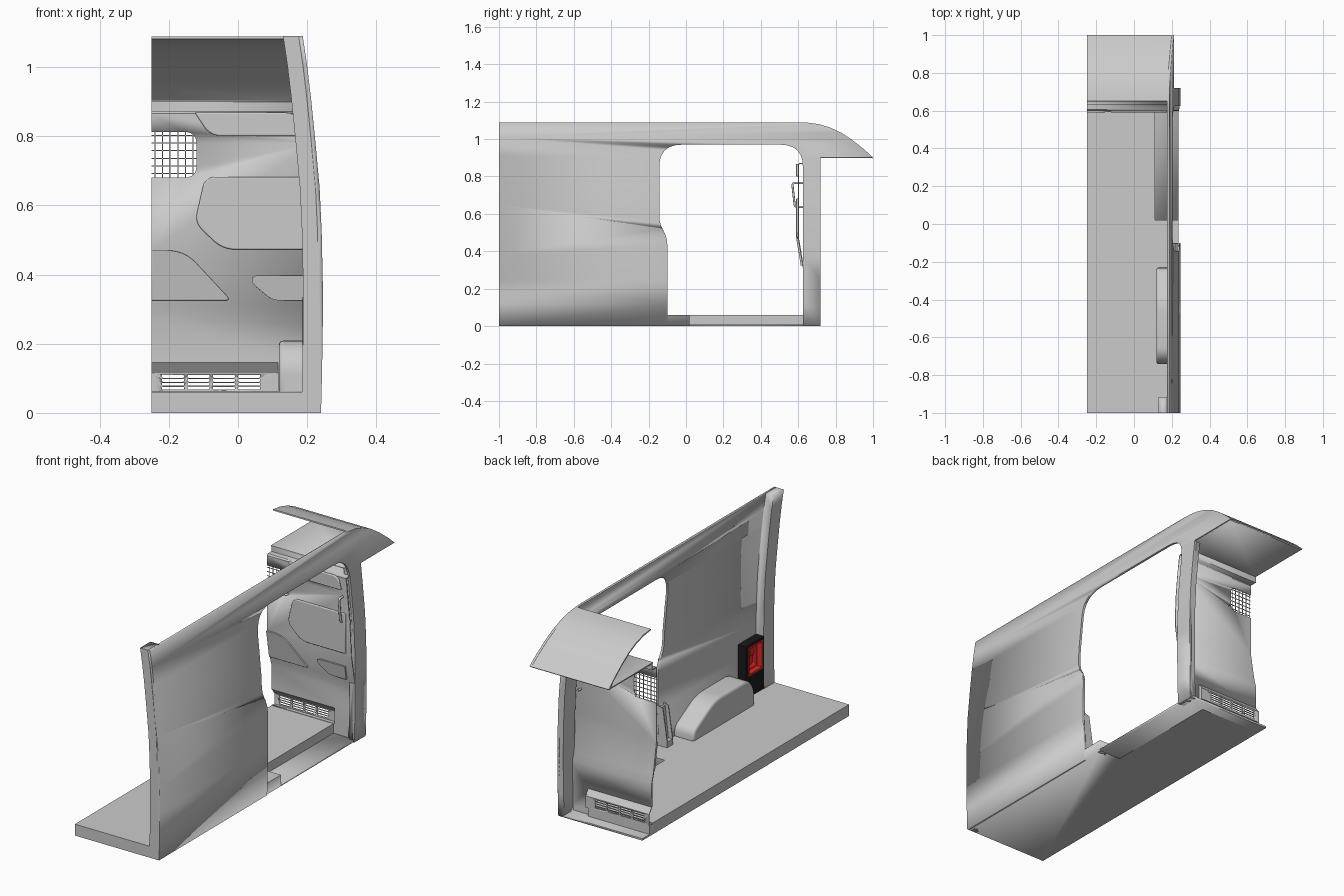
import bpy, bmesh
from mathutils import Vector

if "Cube" in bpy.data.objects:
    bpy.data.objects.remove(bpy.data.objects["Cube"])

# ---------- helpers ----------
def rounded(pts):
    """2D outline; points given as (a, b, r) get a rounded corner."""
    out = []
    for i, p in enumerate(pts):
        c = Vector(p[:2])
        if len(p) < 3:
            out.append(c)
            continue
        a = c + (Vector(pts[i - 1][:2]) - c).normalized() * p[2]
        b = c + (Vector(pts[(i + 1) % len(pts)][:2]) - c).normalized() * p[2]
        for k in range(7):
            t = k / 6
            out.append(a * (1 - t) ** 2 * .62 + c * 2 * t * (1 - t) * .62 + b * t * t * .62
                       + (a * (1 - t) + b * t + (c * 2 - a - b) * 2 * t * (1 - t) * .5) * .38)
    return out

def ribbon(pts, t):
    """Open 2D polyline thickened to its right-hand side."""
    vs, off = [Vector(p) for p in pts], []
    dirs = [(b - a).normalized() for a, b in zip(vs, vs[1:])]
    for i, v in enumerate(vs):
        d0, d1 = dirs[max(i - 1, 0)], dirs[min(i, len(dirs) - 1)]
        n0, n1 = Vector((d0.y, -d0.x)), Vector((d1.y, -d1.x))
        m = (n0 + n1).normalized()
        off.append(v + m * t / max(m.dot(n0), .4))
    return vs + off[::-1]

def prism(name, pts, axis, lo, hi, bevel=0, color=None, smooth=True):
    def at(p, d):
        return {'x': (d, p[0], p[1]), 'y': (p[0], d, p[1]), 'z': (p[0], p[1], d)}[axis]
    bm = bmesh.new()
    f = bm.faces.new([bm.verts.new(at(p, lo)) for p in pts])
    ext = bmesh.ops.extrude_face_region(bm, geom=[f])['geom']
    step = Vector(at((0, 0), hi - lo))
    bmesh.ops.translate(bm, vec=step, verts=[g for g in ext if isinstance(g, bmesh.types.BMVert)])
    bmesh.ops.recalc_face_normals(bm, faces=bm.faces)
    me = bpy.data.meshes.new(name)
    bm.to_mesh(me)
    bm.free()
    ob = bpy.data.objects.new(name, me)
    bpy.context.collection.objects.link(ob)
    if bevel:
        m = ob.modifiers.new('bevel', 'BEVEL')
        m.width, m.segments, m.angle_limit = bevel, 3, .6
    if color:
        mat = bpy.data.materials.new(name)
        mat.diffuse_color = color
        mat.use_nodes = True
        mat.node_tree.nodes["Principled BSDF"].inputs["Base Color"].default_value = mat.diffuse_color
        me.materials.append(mat)
    if smooth:
        activate(ob)
        bpy.ops.object.shade_smooth_by_angle()
    return ob

def activate(ob):
    bpy.ops.object.select_all(action='DESELECT')
    ob.select_set(True)
    bpy.context.view_layer.objects.active = ob

def rect(a0, b0, a1, b1, r=0):
    pts = [(a0, b0), (a1, b0), (a1, b1), (a0, b1)]
    return rounded([p + (r,) for p in pts]) if r else pts

def boolean(ob, cutter, op='DIFFERENCE'):
    activate(ob)
    m = ob.modifiers.new('cut', 'BOOLEAN')
    m.object, m.operation, m.solver = cutter, op, 'EXACT'
    bpy.ops.object.modifier_apply(modifier=m.name)
    bpy.data.objects.remove(cutter)

# ---------- curved side section of the body ----------
SIDE = [(.239, -.02), (.24, 0), (.243, .12), (.245, .25), (.245, .38), (.242, .52), (.236, .65),
        (.224, .78), (.211, .91), (.199, 1.01), (.187, 1.09), (.185, 1.11)]

def side_slab(outer, inner):
    return [(x - outer, z) for x, z in SIDE] + [(x - inner, z) for x, z in SIDE[::-1]]

def trim_inside(ob):
    lim = prism('limit', [(x - .005, z) for x, z in SIDE] + [(-1, 1.11), (-1, -.02)], 'y', -2, 2)
    boolean(ob, lim, 'INTERSECT')

ROOF = [(.6, 1.09), (.65, 1.088), (.71, 1.08), (.77, 1.062), (.83, 1.034), (.89, .994), (.95, .947), (1, .902)]

# side wall with door opening
wall = prism('side_wall', side_slab(0, .012), 'y', -1.1, 1.1)
outline = rounded([(-1, 0), (-.1, 0), (-.1, .485, .05), (-.143, .54, .05), (-.143, .97, .12),
                   (.625, .97, .12), (.625, 0), (.72, 0), (.72, .902)]) + ROOF[::-1] + [(-1, 1.09)]
boolean(wall, prism('wall_outline', outline, 'x', 0, .5), 'INTERSECT')

# rear and front pillars
for name, y0, y1, t, top in (('rear_pillar', -1, -.915, .057, 1.09), ('front_pillar', .625, .72, .034, .902)):
    p = prism(name, side_slab(.003, t), 'y', y0, y1)
    boolean(p, prism('pillar_height', rect(-2, 0, 2, top), 'x', 0, .5), 'INTERSECT')

# curved front roof and overhead shelf
trim_inside(prism('front_roof', ribbon(ROOF[1:], .007), 'x', -.25, .3))
trim_inside(prism('overhead_shelf', rect(.63, .899, .995, .905), 'x', -.25, .3))

# floor with step well
trim_inside(prism('floor', [(-.25, -1), (.3, -1), (.3, .02), (.11, .02), (.11, .66), (-.25, .66)], 'z', 0, .06))
trim_inside(prism('step_plate', rect(-.25, 0, .3, .72), 'z', 0, .01))

# bulkhead sheet
BULK = [(.637, .01), (.637, .27), (.625, .31), (.598, .47), (.598, .865), (.605, .872), (.635, .872), (.635, .902)]
bulk = prism('bulkhead', ribbon(BULK, .006), 'x', -.25, .3)
trim_inside(bulk)
boolean(bulk, prism('window_cut', rect(-.4, .68, -.12, .812, .035), 'y', .5, .64))
boolean(bulk, prism('vent_cut', rect(-.3, .062, .115, .145), 'y', .6, .7))

# raised bulkhead panels that follow the sheet
def sheet_y(z):
    for (y0, z0), (y1, z1) in zip(BULK[:5], BULK[1:5]):
        if z0 <= z <= z1:
            return y0 + (y1 - y0) * (z - z0) / (z1 - z0)
    return BULK[4][0]

PANELS = {
    'lower_left_panel': [(-.25, .325), (-.02, .325, .018), (-.155, .47, .05), (-.25, .47)],
    'lower_right_panel': [(.1, .325, .02), (.2, .325), (.2, .397), (.04, .397, .015), (.04, .375, .015)],
    'middle_panel': [(-.045, .472, .04), (.21, .472), (.21, .682), (-.095, .682, .03), (-.125, .55, .03)],
    'upper_panel': [(-.125, .868), (-.08, .8, .035), (.185, .8), (.17, .868, .035)],
}
for name, pts in PANELS.items():
    pad = prism(name, rounded(pts), 'y', -.009, .003, bevel=.004)
    for v in pad.data.vertices:
        v.co.y += sheet_y(v.co.z)

# wire mesh in the bulkhead window
for i in range(6):
    x, z = -.24 + i * .022, .692 + i * .022
    prism('mesh_upright', rect(x - .0015, .601, x + .0015, .604), 'z', .68, .812, smooth=False)
    prism('mesh_bar', rect(.598, z - .0015, .601, z + .0015), 'x', -.25, -.12, smooth=False)

# recessed vent box with slots
vent = prism('vent_box', ribbon([(.66, .055), (.66, .115), (.637, .146)], .005), 'x', -.25, .115)
prism('vent_box_end', [(.638, .055), (.665, .055), (.665, .117), (.64, .15)], 'x', .115, .12)
for x in (-.22, -.146, -.073, .0):
    for k in range(4):
        z = .067 + k * .0115
        boolean(vent, prism('slot', rect(x, z, x + .064, z + .0085, .004), 'y', .64, .69))

# wheel arch
arch = [(-.23, .05), (-.235, .11, .03), (-.41, .209, .06), (-.7, .209, .05), (-.742, .14, .03), (-.742, .05)]
prism('wheel_arch', rounded(arch), 'x', .118, .237, bevel=.018)

# door edge bracket: plate with two ribs
wedge = [(.236, .05), (.18, .05), (.18, .09), (.205, .26), (.236, .27)]
for y0, y1 in ((-.105, -.1), (-.15, -.145)):
    prism('bracket_rib', wedge, 'y', y0, y1, smooth=False)
prism('bracket_plate', [(.236, .05), (.2, .05), (.222, .255), (.236, .255)], 'y', -.145, -.105, smooth=False)
prism('bracket_foot', rect(.18, -.145, .236, -.105), 'z', .05, .09, smooth=False)

# tail lamp housing with red recess
housing = prism('lamp_housing', rect(-.915, .06, -.765, .335), 'x', .187, .236, color=(.01, .01, .01, 1), smooth=False)
boolean(housing, prism('lamp_cut', rect(-.905, .17, -.785, .322), 'x', .1, .225))
lamp = prism('lamp_bowl', rect(-.905, .17, -.785, .322), 'x', .186, .225, color=(.75, .02, .02, 1), smooth=False)
boolean(lamp, prism('bowl_cut', rect(-.897, .18, -.793, .312), 'x', .1, .215))
boolean(lamp, prism('bulb_cut', rect(-.87, .2, -.82, .25, .01), 'x', .1, .221))

# grab handle
cu = bpy.data.curves.new('grab_handle', 'CURVE')
cu.dimensions, cu.bevel_depth, cu.bevel_resolution = '3D', .006, 3
sp = cu.splines.new('POLY')
path = rounded([(.63, .765), (.568, .765, .015), (.582, .637, .015), (.63, .637)])
sp.points.add(len(path) - 1)
for pt, (y, z) in zip(sp.points, path):
    pt.co = (.19, y, z, 1)
bpy.context.collection.objects.link(bpy.data.objects.new('grab_handle', cu))
